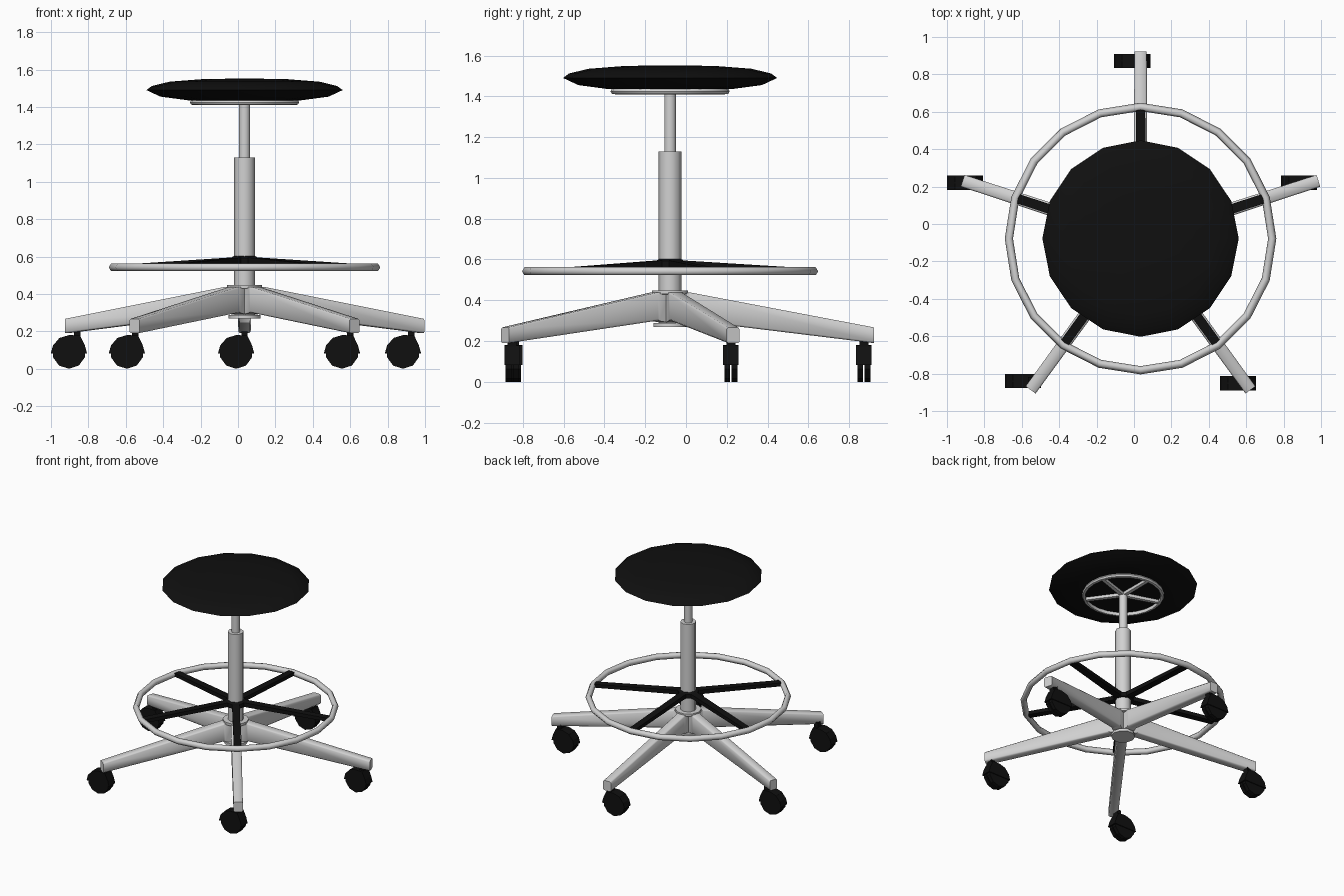
import bpy, bmesh, math
from mathutils import Vector, Matrix

if "Cube" in bpy.data.objects:
    bpy.data.objects.remove(bpy.data.objects["Cube"])

CX, CY = 0.035, -0.078          # axis of the stool
ANGLES = [math.radians(90 + 72 * i) for i in range(5)]


def material(name, c):
    m = bpy.data.materials.new(name)
    m.diffuse_color = (c, c, c, 1)
    m.use_nodes = True
    m.node_tree.nodes["Principled BSDF"].inputs["Base Color"].default_value = m.diffuse_color
    return m


SILVER = material("silver metal", 0.64)
BLACK = material("black plastic", 0.005)


def finish(name, bm, mat, smooth=None):
    bmesh.ops.recalc_face_normals(bm, faces=bm.faces)
    me = bpy.data.meshes.new(name)
    bm.to_mesh(me)
    bm.free()
    ob = bpy.data.objects.new(name, me)
    bpy.context.collection.objects.link(ob)
    me.materials.append(mat)
    if smooth:
        bpy.ops.object.select_all(action='DESELECT')
        bpy.context.view_layer.objects.active = ob
        ob.select_set(True)
        bpy.ops.object.shade_smooth_by_angle(angle=math.radians(smooth))
    return ob


def lathe(name, profile, sides, mat, closed=False, smooth=50):
    """Turn (radius, height) points around the stool axis."""
    bm = bmesh.new()
    vs = [bm.verts.new((CX + r, CY, z)) for r, z in profile]
    pairs = list(zip(vs, vs[1:])) + ([(vs[-1], vs[0])] if closed else [])
    edges = [bm.edges.new(p) for p in pairs]
    bmesh.ops.spin(bm, geom=vs + edges, cent=(CX, CY, 0), axis=(0, 0, 1),
                   angle=2 * math.pi, steps=sides)
    bmesh.ops.remove_doubles(bm, verts=bm.verts, dist=1e-4)
    return finish(name, bm, mat, smooth)


def loft(bm, sections):
    """Join equal loops of points and cap both ends."""
    rings = [[bm.verts.new(p) for p in s] for s in sections]
    n = len(rings[0])
    for a, b in zip(rings, rings[1:]):
        for i in range(n):
            bm.faces.new((a[i], a[(i + 1) % n], b[(i + 1) % n], b[i]))
    bm.faces.new(rings[0])
    bm.faces.new(rings[-1])


def spoke(name, angle, stations, mat, bevel=0.0, smooth=None):
    """Radial bar; stations are (radius, half width, bottom, top)."""
    bm = bmesh.new()
    loft(bm, [[(r, -w, lo), (r, w, lo), (r, w, hi), (r, -w, hi)]
              for r, w, lo, hi in stations])
    if bevel:
        along = [e for e in bm.edges
                 if abs((e.verts[0].co - e.verts[1].co).x) > 0.1]
        bmesh.ops.bevel(bm, geom=along, offset=bevel, segments=1,
                        affect='EDGES')
    bm.transform(Matrix.Translation((CX, CY, 0)) @ Matrix.Rotation(angle, 4, 'Z'))
    return finish(name, bm, mat, smooth)


def prism_y(bm, points, y0, y1):
    loft(bm, [[(x, y, z) for x, z in points] for y in (y0, y1)])


# cushion
lathe("seat", [(0, 1.435), (0.30, 1.435), (0.45, 1.455), (0.525, 1.49),
               (0.495, 1.512), (0.40, 1.535), (0.22, 1.549), (0, 1.552)],
      16, BLACK)

# seat support wheel
lathe("seat_support_ring", [(0.268, 1.41), (0.285, 1.412), (0.292, 1.424),
                            (0.285, 1.438), (0.268, 1.438)],
      24, SILVER, closed=True)
for i, a in enumerate(ANGLES):
    spoke(f"seat_support_spoke_{i}", a,
          [(0, 0.014, 1.412, 1.436), (0.275, 0.012, 1.414, 1.436)], SILVER)

# gas lift column
lathe("inner_column", [(0, 1.10), (0.03, 1.10), (0.03, 1.42), (0, 1.42)],
      10, SILVER)
lathe("outer_column", [(0, 0.44), (0.057, 0.44), (0.057, 1.13), (0, 1.13)],
      8, SILVER)

# foot ring with its black spokes
lathe("foot_ring", [(0.682, 0.542), (0.692, 0.523), (0.714, 0.523),
                    (0.726, 0.542), (0.714, 0.562), (0.692, 0.562)],
      20, SILVER, closed=True, smooth=70)
lathe("foot_ring_collar", [(0, 0.56), (0.075, 0.56), (0.075, 0.592),
                           (0.058, 0.602), (0, 0.602)], 10, BLACK)
for i, a in enumerate(ANGLES):
    spoke(f"foot_ring_spoke_{i}", a,
          [(0.02, 0.027, 0.565, 0.598), (0.695, 0.025, 0.53, 0.556)], BLACK)

# hub of the base
lathe("base_hub", [(0, 0.268), (0.085, 0.268), (0.085, 0.288), (0.055, 0.29),
                   (0.055, 0.428), (0.093, 0.43), (0.093, 0.449), (0, 0.449)],
      10, SILVER)

# five sloping legs
for i, a in enumerate(ANGLES):
    spoke(f"base_leg_{i}", a,
          [(0.03, 0.036, 0.29, 0.44), (0.10, 0.036, 0.30, 0.438),
           (1.0, 0.033, 0.19, 0.267)], SILVER, bevel=0.008, smooth=50)

# casters, all rolling along x
SPOTS = [(-0.01, 0.872), (-0.904, 0.22), (-0.594, -0.84),
         (0.556, -0.852), (0.882, 0.22)]
for i, (x, y) in enumerate(SPOTS):
    bm = bmesh.new()
    wheel = [(0.09 * math.cos(t), 0.09 + 0.09 * math.sin(t))
             for t in (math.radians(18 + 36 * k) for k in range(10))]
    prism_y(bm, wheel, -0.032, -0.004)
    prism_y(bm, wheel, 0.004, 0.032)
    # hood over the wheels
    hood = [(-0.097, 0.082), (-0.085, 0.125), (-0.05, 0.165), (0, 0.18),
            (0.06, 0.178), (0.085, 0.125), (0.097, 0.082)]
    prism_y(bm, hood, -0.038, 0.038)
    # stem
    prism_y(bm, [(0.028, 0.15), (0.062, 0.15), (0.062, 0.215), (0.028, 0.215)],
            -0.022, 0.022)
    bm.transform(Matrix.Translation((x, y, 0)))
    finish(f"caster_{i}", bm, BLACK)
